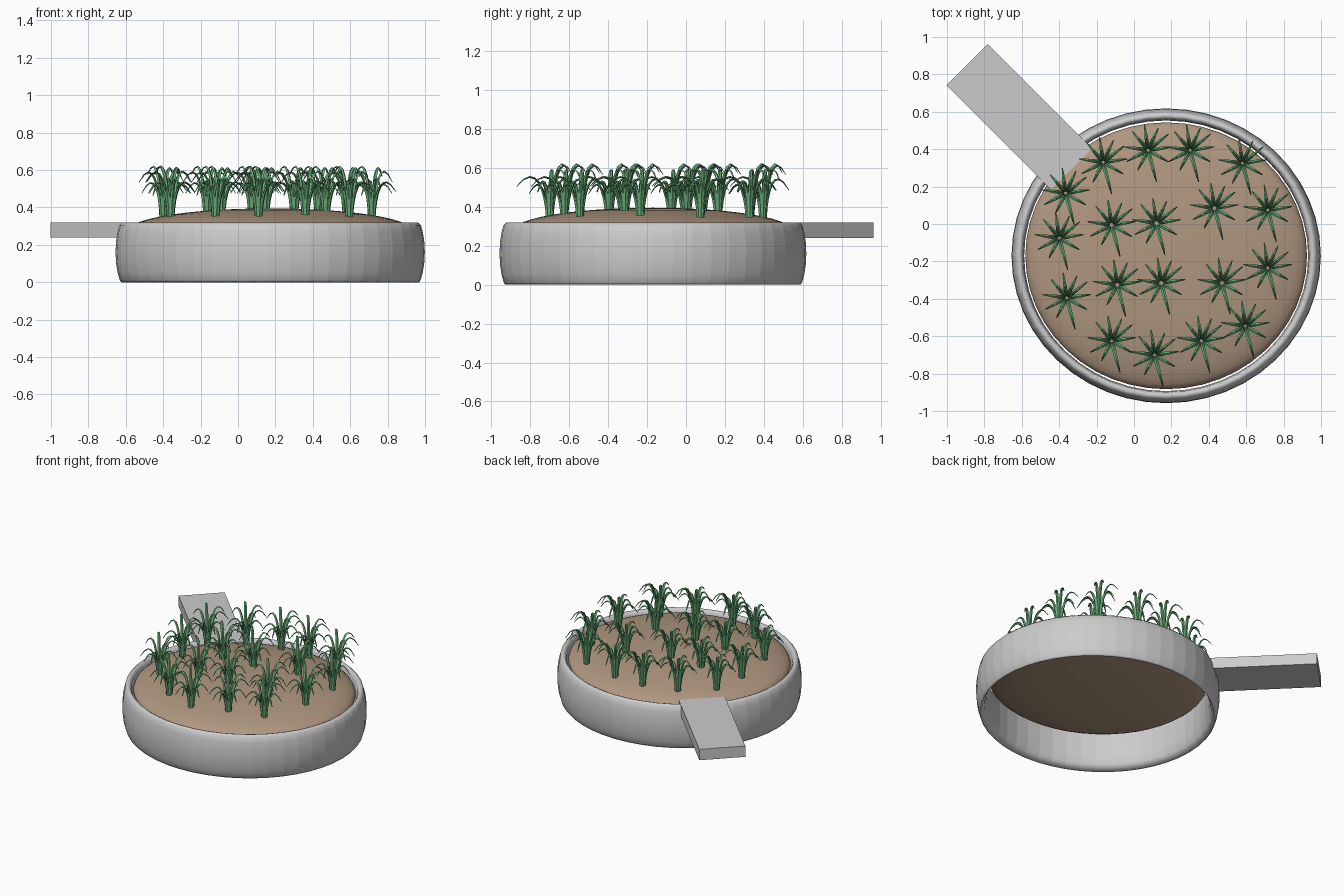
import bpy, bmesh
from math import sin, cos, pi, radians
from mathutils import Vector

if "Cube" in bpy.data.objects:
    bpy.data.objects.remove(bpy.data.objects["Cube"])

CX, CY = 0.172, -0.17


def material(name, rgb):
    m = bpy.data.materials.new(name)
    m.diffuse_color = (*rgb, 1)
    m.use_nodes = True
    m.node_tree.nodes["Principled BSDF"].inputs["Base Color"].default_value = m.diffuse_color
    return m


def make(name, bm, mat=None, angle=None):
    bmesh.ops.recalc_face_normals(bm, faces=bm.faces)
    me = bpy.data.meshes.new(name)
    bm.to_mesh(me)
    bm.free()
    ob = bpy.data.objects.new(name, me)
    bpy.context.collection.objects.link(ob)
    if mat:
        me.materials.append(mat)
    if angle:
        bpy.ops.object.select_all(action='DESELECT')
        ob.select_set(True)
        bpy.context.view_layer.objects.active = ob
        bpy.ops.object.shade_smooth_by_angle(angle=radians(angle))
    return ob


def ellipse_lathe(profile, rx, ry, n):
    # closed elliptical lathe, smooth vertically with crisp vertical facets
    bm = bmesh.new()
    rings = [[bm.verts.new((CX + rx * s * cos(2 * pi * i / n),
                            CY + ry * s * sin(2 * pi * i / n), z))
              for i in range(n)] for s, z in profile]
    for a, b in zip(rings, rings[1:] + rings[:1]):
        for i in range(n):
            j = (i + 1) % n
            bm.faces.new((a[i], a[j], b[j], b[i])).smooth = True
            bm.edges.get((a[i], b[i])).smooth = False
    return bm


soil_mat = material("soil", (0.43, 0.31, 0.215))
leaf_mat = material("leaf", (0.14, 0.42, 0.19))

# bulging faceted bed wall, open underneath with a thin bottom edge
wall = [(0.962, 0), (0.972, 0.01), (0.986, 0.05), (0.996, 0.1), (1, 0.16),
        (0.996, 0.22), (0.986, 0.27), (0.974, 0.305), (0.955, 0.32),
        (0.937, 0.315), (0.925, 0.295), (0.918, 0.24), (0.918, 0.12),
        (0.93, 0.05)]
make("bed_wall", ellipse_lathe(wall, 0.827, 0.788, 48))

# flattened mound of soil
bm = bmesh.new()
bmesh.ops.create_uvsphere(bm, u_segments=48, v_segments=24, radius=1)
bmesh.ops.scale(bm, vec=(0.753, 0.713, 0.115), verts=bm.verts)
bmesh.ops.translate(bm, vec=(CX, CY, 0.28), verts=bm.verts)
make("soil", bm, soil_mat, 60)

# plank running diagonally outward from the wall
bm = bmesh.new()
bmesh.ops.create_cube(bm, size=1)
bmesh.ops.scale(bm, vec=(0.79, 0.311, 0.08), verts=bm.verts)
plank = make("plank", bm)
plank.location = (-0.613, 0.573, 0.28)
plank.rotation_euler.z = radians(-45)


def add_blade(bm, az, reach, height, tip):
    # tapered diamond-section leaf along an arching cubic curve
    out = Vector((cos(az), sin(az), 0))
    side = Vector((-sin(az), cos(az), 0))
    rs = (0.014, 0.02, reach * 0.4, reach)
    zs = (0, height * 0.6, height * 1.35, tip)
    steps, prev = 8, None
    for k in range(steps + 1):
        t = k / steps
        w = ((1 - t) ** 3, 3 * t * (1 - t) ** 2, 3 * t * t * (1 - t), t ** 3)
        d = (-(1 - t) ** 2, (1 - t) ** 2 - 2 * t * (1 - t),
             2 * t * (1 - t) - t * t, t * t)
        p = out * sum(a * b for a, b in zip(w, rs))
        p.z = sum(a * b for a, b in zip(w, zs))
        tan = out * sum(a * b for a, b in zip(d, rs))
        tan.z = sum(a * b for a, b in zip(d, zs))
        nor = side.cross(tan.normalized())
        half = 0.0105 * (1 - 0.75 * t ** 4)
        ring = [bm.verts.new(p + v) for v in
                (side * half, nor * half * 0.6, -side * half, -nor * half * 0.6)]
        if prev:
            for i in range(4):
                j = (i + 1) % 4
                bm.faces.new((prev[i], prev[j], ring[j], ring[i]))
        else:
            bm.faces.new(ring)
        prev = ring
    bm.faces.new(prev)


# one tuft, taller towards the back: azimuth, reach, peak height, tip height
blades = [(-75, 0.175, 0.215, 0.16), (-30, 0.125, 0.19, 0.13),
          (8, 0.13, 0.2, 0.14), (38, 0.14, 0.255, 0.19),
          (65, 0.13, 0.265, 0.22), (98, 0.135, 0.21, 0.14),
          (130, 0.13, 0.27, 0.23), (172, 0.13, 0.25, 0.19),
          (208, 0.13, 0.2, 0.13), (243, 0.12, 0.18, 0.12)]
bm = bmesh.new()
for az, reach, h, tip in blades:
    add_blade(bm, radians(az), reach, h, tip)
tuft = make("grass_tuft", bm, leaf_mat)

# tufts in rows across the soil
spots = [(-.365, .165), (-.165, .33), (.075, .395), (.30, .395), (.58, .325),
         (-.40, -.075), (-.12, -.005), (.12, .005), (.43, .085), (.715, .075),
         (-.36, -.395), (-.09, -.325), (.145, -.315), (.47, -.315), (.715, -.235),
         (-.12, -.625), (.11, -.70), (.36, -.625), (.595, -.545)]
for i, (x, y) in enumerate(spots):
    ob = tuft if i == 0 else tuft.copy()
    if i:
        bpy.context.collection.objects.link(ob)
    ob.location = (x, y, 0.345)
